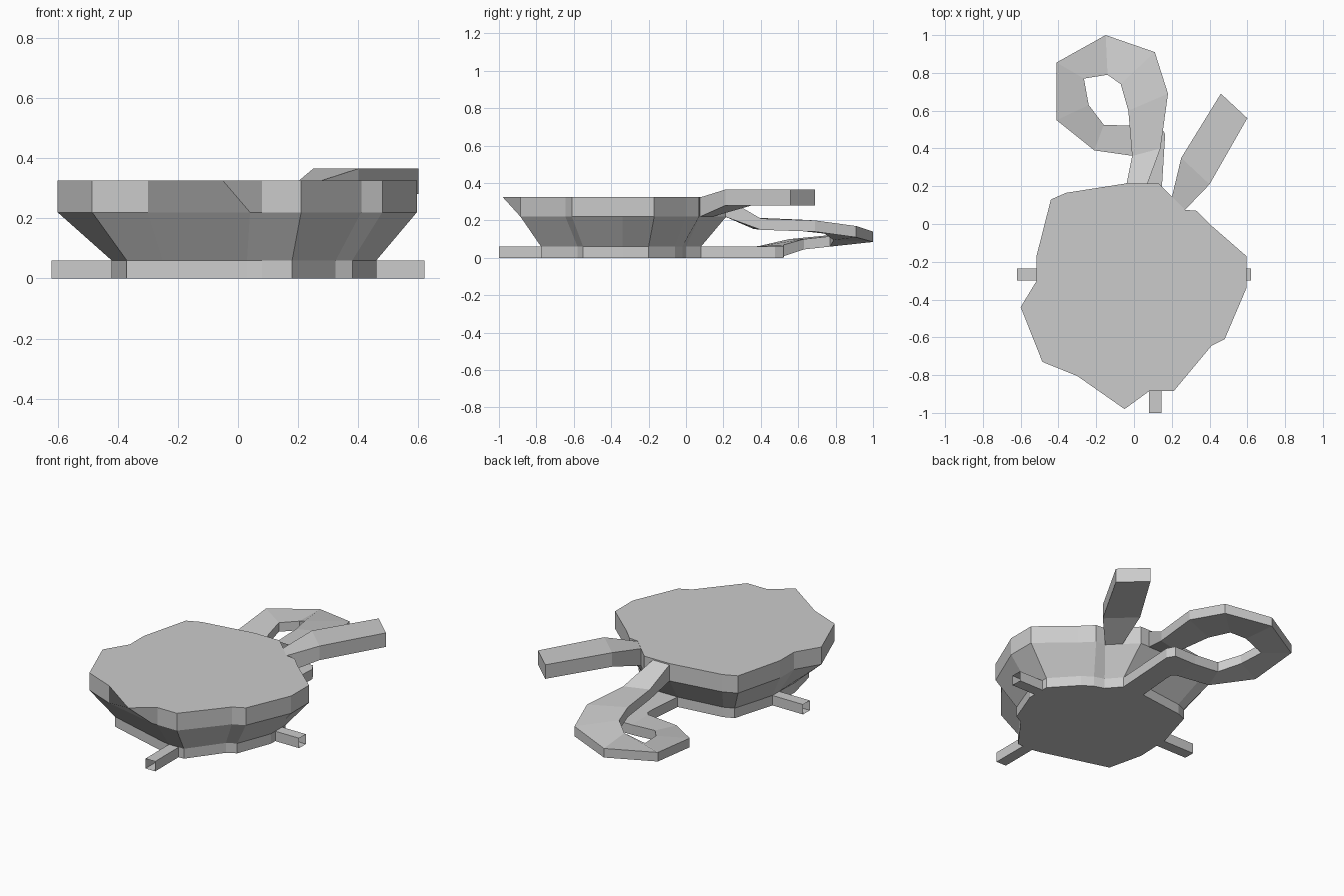
import bpy


def make_mesh(name, verts, faces):
    me = bpy.data.meshes.new(name)
    me.from_pydata(verts, [], faces)
    ob = bpy.data.objects.new(name, me)
    bpy.context.collection.objects.link(ob)
    return ob


def loft(name, rings, cap_start=True, cap_end=True):
    """Skin a list of equally long closed vertex rings."""
    n = len(rings[0])
    verts = [v for r in rings for v in r]
    faces = [(k*n + i, k*n + (i+1) % n, (k+1)*n + (i+1) % n, (k+1)*n + i)
             for k in range(len(rings)-1) for i in range(n)]
    if cap_start:
        faces.append(tuple(reversed(range(n))))
    if cap_end:
        faces.append(tuple(range(len(verts)-n, len(verts))))
    return make_mesh(name, verts, faces)


def strip(name, rows, caps=(True, True)):
    """Rectangular channel; row = left xy, right xy, left z, right z, height."""
    rings = [[(a, b, zl), (c, d, zr), (c, d, zr+h), (a, b, zl+h)]
             for a, b, c, d, zl, zr, h in rows]
    return loft(name, rings, *caps)


# Rim and foot outlines, counter-clockwise with matching points
rim = [(0.595, -0.34), (0.595, -0.17), (0.40, 0.0), (0.33, 0.07), (0.27, 0.075),
       (0.13, 0.215), (-0.04, 0.215), (-0.36, 0.165), (-0.44, 0.13),
       (-0.515, -0.165), (-0.515, -0.30), (-0.60, -0.44), (-0.485, -0.73),
       (-0.30, -0.805), (-0.05, -0.98), (0.08, -0.885), (0.21, -0.885),
       (0.41, -0.645), (0.48, -0.61)]
foot = [(0.46, -0.34), (0.46, -0.2), (0.33, -0.06), (0.27, -0.02), (0.21, 0.0),
        (0.14, 0.08), (0.0, 0.08), (-0.28, 0.045), (-0.34, 0.02),
        (-0.415, -0.235), (-0.415, -0.30), (-0.42, -0.44), (-0.37, -0.65),
        (-0.25, -0.685), (0.03, -0.765), (0.08, -0.775), (0.18, -0.775),
        (0.325, -0.58), (0.38, -0.55)]
rim_low = list(rim)
rim_low[14] = (0.04, -0.885)    # the front point undercuts

loft("basin_body", [[(x, y, z) for x, y in o] for o, z in
                    ((foot, 0), (foot, 0.06), (rim_low, 0.22), (rim, 0.325))])

# Three small open-ended outlets at the foot
strip("outlet_left", [(-0.40, -0.235, -0.40, -0.30, 0, 0, 0.06),
                      (-0.62, -0.235, -0.62, -0.30, 0, 0, 0.06)][::-1], (False, False))
strip("outlet_right", [(0.44, -0.235, 0.44, -0.30, 0, 0, 0.06),
                       (0.62, -0.235, 0.62, -0.30, 0, 0, 0.06)][::-1], (False, False))
strip("outlet_front", [(0.08, -1.0, 0.145, -1.0, 0, 0, 0.06),
                       (0.08, -0.76, 0.145, -0.76, 0, 0, 0.06)], (False, False))

# Raised arm on the back right
strip("upper_arm", [(0.20, 0.14, 0.27, 0.075, 0.22, 0.22, 0.103),
                    (0.25, 0.35, 0.40, 0.21, 0.28, 0.28, 0.085),
                    (0.46, 0.69, 0.60, 0.56, 0.28, 0.28, 0.085)])

# Looping ramp from the rim down to the foot (outer edge first)
strip("loop_ramp", [
    (0.07, 0.21, -0.04, 0.21, 0.22, 0.22, 0.10),
    (0.14, 0.40, -0.01, 0.36, 0.15, 0.155, 0.06),
    (0.18, 0.69, -0.03, 0.60, 0.14, 0.145, 0.06),
    (0.11, 0.91, -0.07, 0.74, 0.11, 0.13, 0.06),
    (-0.15, 1.00, -0.14, 0.79, 0.085, 0.095, 0.055),
    (-0.41, 0.855, -0.265, 0.77, 0.075, 0.06, 0.055),
    (-0.41, 0.55, -0.24, 0.63, 0.045, 0.045, 0.055),
    (-0.21, 0.39, -0.16, 0.525, 0.003, 0.01, 0.06),
    (0.0, 0.36, 0.0, 0.52, 0, 0, 0.06),
    (0.02, 0.34, 0.14, 0.52, 0, 0, 0.06),
    (0.02, 0.30, 0.165, 0.475, 0, 0, 0.06),
    (0.0, 0.07, 0.14, 0.07, 0, 0, 0.06)])

# Consistent outward normals
import bmesh
for ob in bpy.data.objects:
    bm = bmesh.new()
    bm.from_mesh(ob.data)
    bmesh.ops.recalc_face_normals(bm, faces=bm.faces)
    bm.to_mesh(ob.data)
    bm.free()
